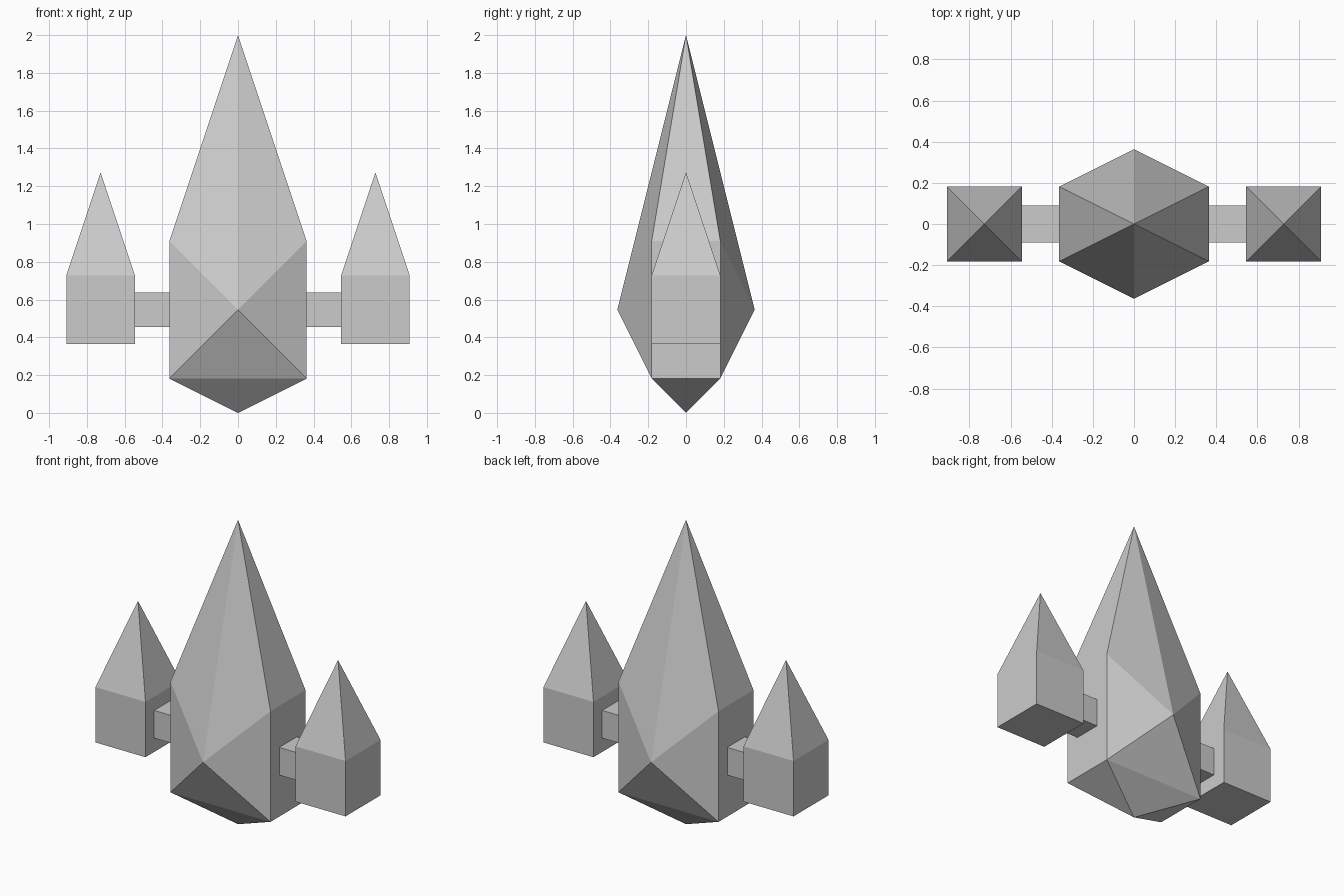
import bpy, bmesh
from itertools import product

if "Cube" in bpy.data.objects:
    bpy.data.objects.remove(bpy.data.objects["Cube"])

U = 2 / 11  # model grid unit


def box_points(cx, hx, hy, z0, z1):
    return [(cx + sx * hx, sy * hy, z)
            for sx, sy, z in product((-1, 1), (-1, 1), (z0, z1))]


def hull(name, points):
    """Flat-faced convex solid wrapped around points given in grid units."""
    bm = bmesh.new()
    for x, y, z in points:
        bm.verts.new((x * U, y * U, z * U))
    bmesh.ops.convex_hull(bm, input=bm.verts[:])
    bmesh.ops.dissolve_limit(bm, angle_limit=0.01, verts=bm.verts[:], edges=bm.edges[:])
    bmesh.ops.recalc_face_normals(bm, faces=bm.faces[:])
    mesh = bpy.data.meshes.new(name)
    bm.to_mesh(mesh)
    bm.free()
    obj = bpy.data.objects.new(name, mesh)
    bpy.context.collection.objects.link(obj)
    return obj


# Central body: box corners stretched to front, back, top and bottom points
hull("main_body", box_points(0, 2, 1, 1, 5)
     + [(0, -2, 3), (0, 2, 3), (0, 0, 11), (0, 0, 0)])

# Side pods with pyramid roofs, joined to the body by short struts
for label, s in (("left", -1), ("right", 1)):
    hull(label + "_pod", box_points(s * 4, 1, 1, 2, 4) + [(s * 4, 0, 7)])
    hull(label + "_strut", box_points(s * 2.5, 0.5, 0.5, 2.5, 3.5))
